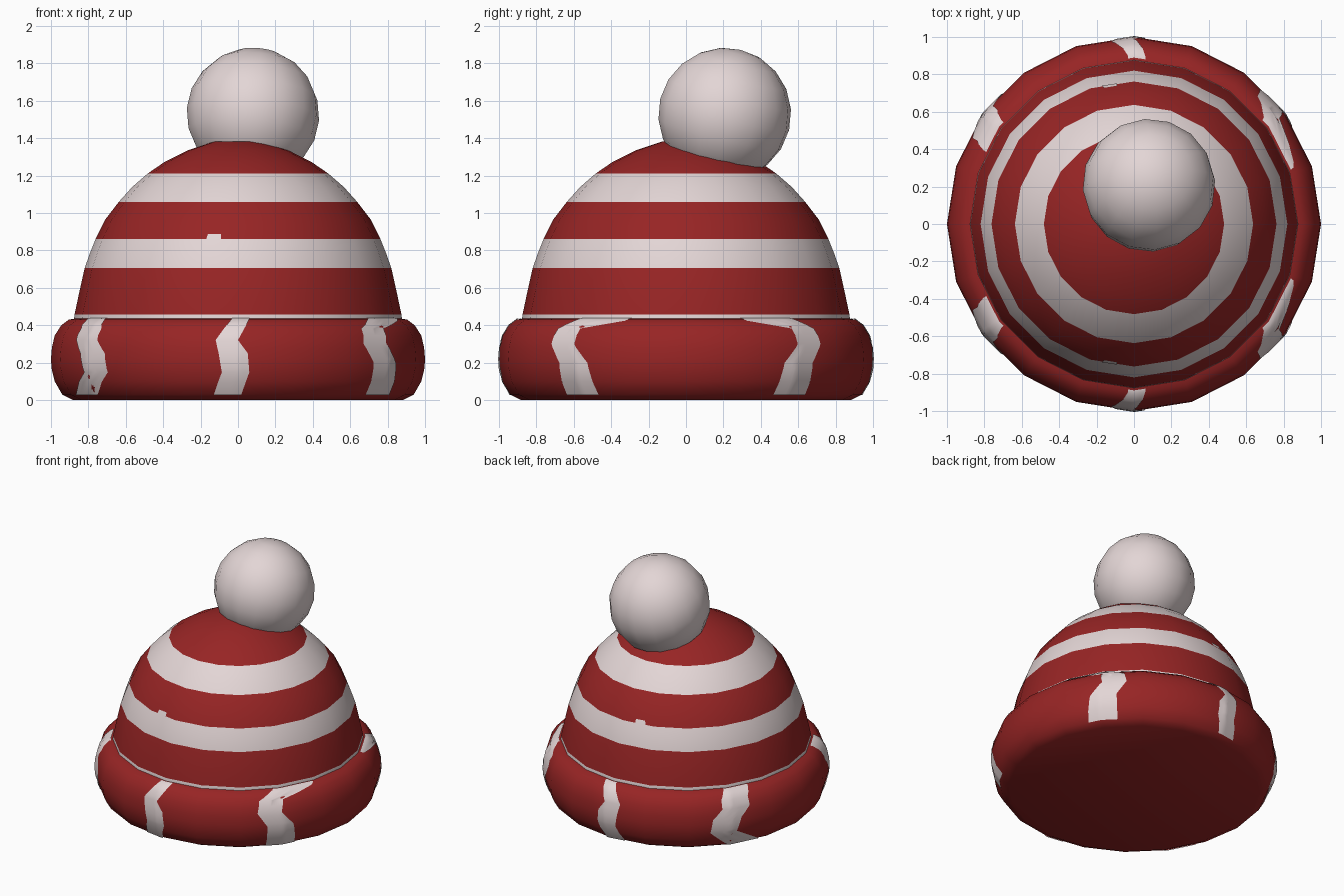
import bpy
import math
from mathutils import Matrix, Vector

if "Cube" in bpy.data.objects:
    bpy.data.objects.remove(bpy.data.objects["Cube"])

SIDES = 20


def material(name, rgb):
    m = bpy.data.materials.new(name)
    m.diffuse_color = (*rgb, 1)
    m.use_nodes = True
    m.node_tree.nodes["Principled BSDF"].inputs["Base Color"].default_value = m.diffuse_color
    return m


RED = material("red wool", (0.31, 0.018, 0.018))
WHITE = material("off white wool", (0.77, 0.67, 0.67))


def finish(name, verts, faces, mats):
    me = bpy.data.meshes.new(name)
    me.from_pydata(verts, [], faces)
    for m in mats:
        me.materials.append(m)
    me.shade_smooth()
    me.set_sharp_from_angle(angle=math.radians(42))
    ob = bpy.data.objects.new(name, me)
    bpy.context.collection.objects.link(ob)
    return ob


def lathe(name, profile, mats, cap_bottom):
    """Turn a bottom-to-top (radius, z) profile; radius 0 closes the tip."""
    verts, faces, rings = [], [], []
    for r, z in profile:
        n = 1 if r == 0 else SIDES
        rings.append([len(verts) + i for i in range(n)])
        for i in range(n):
            a = math.tau * i / SIDES
            verts.append((r * math.cos(a), r * math.sin(a), z))
    for lo, hi in zip(rings, rings[1:]):
        for i in range(SIDES):
            j = (i + 1) % SIDES
            if len(hi) == 1:
                faces.append((lo[i], lo[j], hi[0]))
            else:
                faces.append((lo[i], lo[j], hi[j], hi[i]))
    if cap_bottom:
        faces.append(tuple(reversed(rings[0])))
    return finish(name, verts, faces, mats)


def interp(table, z):
    """Linear lookup in rows (z, value, value...)."""
    for p, q in zip(table, table[1:]):
        if z <= q[0]:
            t = (z - p[0]) / (q[0] - p[0])
            return [a + (b - a) * t for a, b in zip(p[1:], q[1:])]
    return list(table[-1][1:])


def patch(name, profile, rows, side, offset=0.005, cols=12):
    """Thin knitted stripe lying on a lathed wall; rows are (z, angle, angle)
    measured from the front (-y) towards +x; side=-1 mirrors it to the back."""
    wall = [(z, r) for r, z in profile]
    zs = sorted({z for z, _ in wall if rows[0][0] < z < rows[-1][0]} | {r[0] for r in rows})
    step = 360 / SIDES
    verts, faces = [], []
    for z in zs:
        r = interp(wall, z)[0]
        slope = (interp(wall, z + 0.01)[0] - interp(wall, z - 0.01)[0]) / 0.02
        k = offset / math.hypot(1, slope)
        a0, a1 = interp(rows, z)
        for c in range(cols + 1):
            a = a0 + (a1 - a0) * c / cols
            # follow the flat sides of the polygonal wall
            flat = math.cos(math.radians(step / 2)) / math.cos(math.radians(a % step - step / 2))
            rr, t = r * flat + k, math.radians(a)
            verts.append((rr * math.sin(t), -side * rr * math.cos(t), z - slope * k))
    for i in range(len(zs) - 1):
        for c in range(cols):
            b = i * (cols + 1) + c
            f = (b, b + 1, b + cols + 2, b + cols + 1)
            faces.append(f if side > 0 else f[::-1])
    return finish(name, verts, faces, [WHITE])


# Rolled brim, closed underneath
brim = [(0.88, 0), (0.94, 0.03), (0.98, 0.10), (0.997, 0.17), (1.0, 0.22),
        (0.995, 0.28), (0.98, 0.345), (0.945, 0.40), (0.905, 0.43), (0.865, 0.437)]
lathe("brim", brim, [RED], True)

# Domed crown with rings at the stripe borders
crown = [(0.88, 0.40), (0.876, 0.44), (0.874, 0.457), (0.848, 0.58), (0.82, 0.705),
         (0.79, 0.79), (0.762, 0.86), (0.71, 0.965), (0.637, 1.06), (0.565, 1.14),
         (0.482, 1.212), (0.39, 1.275), (0.27, 1.335), (0.13, 1.382), (0, 1.388)]
hat = lathe("crown", crown, [RED, WHITE], False)
for p in hat.data.polygons:
    z = p.center.z
    p.material_index = int(z < 0.457 or 0.705 < z < 0.86 or 1.06 < z < 1.212)

# Wavy brim stripes, mirrored front to back
middle = [(0.03, -8, 1), (0.15, -5, 3.5), (0.25, -6, 3), (0.32, -7, 0), (0.38, -4.5, 2), (0.433, -2, 4)]
left = [(0.03, -68, -53), (0.15, -56, -45), (0.25, -58, -46), (0.32, -62, -50),
        (0.38, -62, -50), (0.433, -64, -52)]
right = [(0.03, 47, 60), (0.2, 47, 58), (0.3, 43, 53), (0.38, 44, 54), (0.42, 49, 69), (0.433, 51, 71)]
for side, where in ((1, "front"), (-1, "back")):
    for label, rows in (("middle", middle), ("left", left), ("right", right)):
        patch(f"brim_stripe_{where}_{label}", brim, rows, side)
    # small stray stitch above the lower stripe
    patch(f"stray_stitch_{where}", crown, [(0.858, -13, -7), (0.885, -12.5, -7)], side, 0.004)

# Pom-pom leaning to the back right
bpy.ops.mesh.primitive_uv_sphere_add(segments=16, ring_count=10, radius=0.356)
pom = bpy.context.object
pom.name = "pompom"
tilt = Vector((0.08, 0.25, 1)).to_track_quat('Z', 'Y').to_matrix().to_4x4()
pom.data.transform(Matrix.Translation((0.08, 0.207, 1.528)) @ tilt)
pom.data.shade_smooth()
pom.data.materials.append(WHITE)
